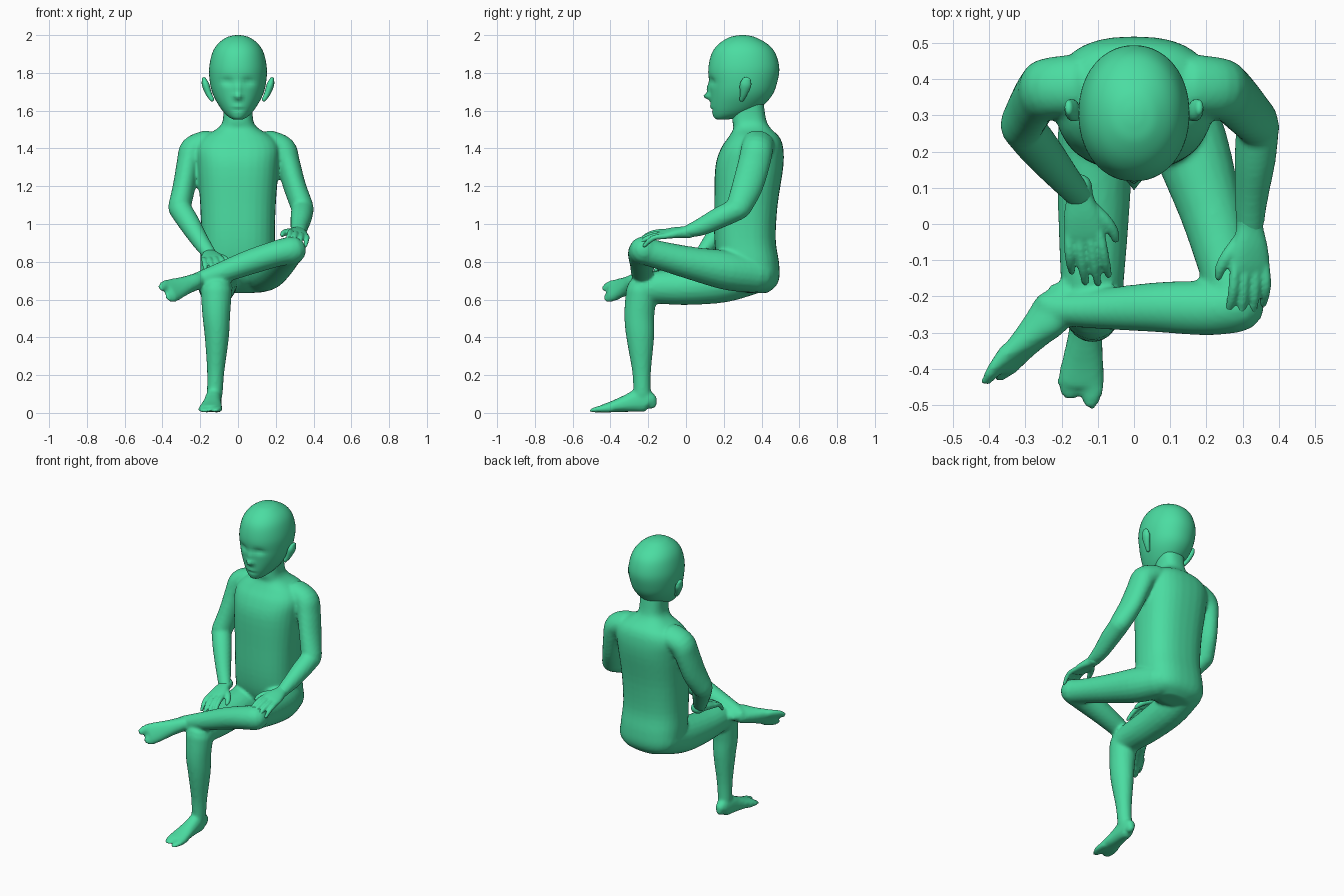
import bpy, bmesh
from math import sin, cos, pi, exp, copysign
from mathutils import Vector, Matrix

X = Vector((1, 0, 0))
Z = Vector((0, 0, 1))


def spline(pts, sub):
    """Catmull-Rom through rings given as (x, y, z, half width, half depth)."""
    pts = [tuple(p) if len(p) == 5 else (*p, p[3]) for p in pts]
    q = [pts[0]] + pts + [pts[-1]]
    out = []
    for i in range(1, len(q) - 2):
        for k in range(sub):
            t = k / sub
            out.append([0.5 * (2 * b + (c - a) * t + (2 * a - 5 * b + 4 * c - d) * t * t
                               + (3 * b - a - 3 * c + d) * t ** 3)
                        for a, b, c, d in zip(*q[i - 1:i + 3])])
    return out + [list(pts[-1])]


def loft(name, pts, side=X, axis=None, mat=None, n=20, sub=4, power=2.0, cap=True):
    rings = spline(pts, sub)
    cs = [Vector(r[:3]) for r in rings]
    last = len(rings) - 1
    tans = [(axis or cs[min(i + 1, last)] - cs[max(i - 1, 0)]).normalized() for i in range(last + 1)]
    data = [(c, t, r[3], r[4]) for c, t, r in zip(cs, tans, rings)]
    if cap:  # rounded ends
        for end, sgn in ((0, -1), (last, 1)):
            c, t, a, b = data[end] if end == 0 else data[-1]
            extra = [(c + t * sgn * min(a, b) * sin(w), t, a * cos(w), b * cos(w)) for w in (0.5, 1.0, 1.4)]
            data = extra[::-1] + data if end == 0 else data + extra
    bm = bmesh.new()
    loops = []
    for c, t, a, b in data:
        s = (side - t * side.dot(t)).normalized()
        u = s.cross(t)
        loop = []
        for k in range(n):
            ca, sa = cos(2 * pi * k / n), sin(2 * pi * k / n)
            p = c + s * a * copysign(abs(ca) ** (2 / power), ca) + u * b * copysign(abs(sa) ** (2 / power), sa)
            loop.append(bm.verts.new(mat @ p if mat else p))
        loops.append(loop)
    for l0, l1 in zip(loops, loops[1:]):
        for k in range(n):
            bm.faces.new((l0[k], l0[(k + 1) % n], l1[(k + 1) % n], l1[k]))
    bm.faces.new(loops[0])
    bm.faces.new(loops[-1])
    bmesh.ops.recalc_face_normals(bm, faces=bm.faces)
    me = bpy.data.meshes.new(name)
    bm.to_mesh(me)
    bm.free()
    me.shade_smooth()
    ob = bpy.data.objects.new(name, me)
    bpy.context.collection.objects.link(ob)
    me.materials.append(skin)
    return ob


def fuse(name, parts, voxel, smooth):
    bpy.ops.object.select_all(action='DESELECT')
    for p in parts:
        p.select_set(True)
    bpy.context.view_layer.objects.active = parts[0]
    bpy.ops.object.join()
    ob = parts[0]
    ob.name = name
    m = ob.modifiers.new("fuse", 'REMESH')
    m.mode, m.voxel_size, m.use_smooth_shade = 'VOXEL', voxel, True
    m = ob.modifiers.new("soften", 'SMOOTH')
    m.factor, m.iterations = 0.5, smooth


def frame(origin, fwd, up, sgn):
    """Local x = inner side, y = forward, z = up."""
    f = Vector(fwd).normalized()
    u = Vector(up)
    u = (u - f * u.dot(f)).normalized()
    m = Matrix((f.cross(u) * sgn, f, u)).transposed().to_4x4()
    m.translation = origin
    return m


def foot(mat):
    sole = [(0, .015, .045, .022, .03), (0, .03, .058, .036, .052), (0, .08, .066, .043, .062),
            (0, .15, .05, .048, .046), (0, .22, .034, .058, .031), (0, .275, .024, .062, .021)]
    return [loft("foot", sole, mat=mat, power=2.3),
            loft("big_toe", [(.033, .23, .024, .028, .022), (.036, .29, .02, .029, .018), (.03, .333, .013, .021, .011)], mat=mat),
            loft("small_toes", [(-.025, .23, .024, .036, .022), (-.027, .28, .019, .038, .016), (-.02, .312, .012, .028, .01)], mat=mat)]


def hand(name, mat):
    parts = [loft("palm", [(0, -.03, 0, .038, .034), (0, 0, 0, .038, .029), (0, .05, .002, .05, .025),
                           (0, .10, 0, .057, .02), (0, .125, -.003, .054, .016)], mat=mat, power=2.3)]
    for x, length in ((.042, .125), (.015, .145), (-.014, .138), (-.042, .105)):
        parts.append(loft("finger", [(x, .10, 0, .015), (x * 1.1, .15, .001, .0145),
                                     (x * 1.15, .12 + length * .6, -.012, .0135),
                                     (x * 1.2, .11 + length, -.038, .010)], mat=mat, n=12))
    parts.append(loft("thumb", [(.025, .03, -.005, .02), (.06, .075, -.01, .019), (.078, .11, -.02, .016),
                                (.082, .135, -.028, .011)], mat=mat, n=12))
    fuse(name, parts, .006, 3)


skin = bpy.data.materials.new("green")
skin.diffuse_color = (.07, .72, .36, 1)

# torso and neck: (z, half width, front y, back y)
torso = [(.635, .09, .32, .43), (.67, .165, .25, .475), (.72, .195, .2, .495), (.8, .2, .165, .492),
         (.92, .195, .15, .475), (1.1, .2, .15, .485), (1.3, .215, .155, .515), (1.4, .22, .185, .515),
         (1.46, .185, .225, .495), (1.505, .11, .25, .45), (1.55, .08, .245, .425), (1.65, .08, .25, .41)]
body = [loft("torso", [(0, (f + b) / 2, z, w, (b - f) / 2) for z, w, f, b in torso],
             axis=Z, n=32, power=2.5, cap=False)]

# arms
body += [
    loft("left_upper_arm", [(.17, .385, 1.43, .065, .085), (.235, .375, 1.39, .075, .085),
                            (.265, .36, 1.32, .064, .085), (.30, .325, 1.2, .06, .082),
                            (.34, .28, 1.09, .06, .068)]),
    loft("left_forearm", [(.342, .275, 1.08, .06), (.335, .18, 1.035, .057), (.325, .08, .985, .047),
                          (.32, -.01, .955, .038, .03)]),
    loft("right_upper_arm", [(-.17, .385, 1.43, .065, .085), (-.235, .375, 1.39, .075, .085),
                             (-.262, .36, 1.32, .063, .085), (-.285, .325, 1.2, .06, .082),
                             (-.31, .275, 1.09, .06, .068)]),
    loft("right_forearm", [(-.31, .27, 1.085, .06), (-.262, .21, 1.01, .057), (-.2, .135, .91, .046),
                           (-.15, .075, .84, .038, .03)])]

# right leg on the floor
body += [
    loft("right_thigh", [(-.1, .37, .735, .1), (-.108, .2, .69, .105), (-.112, 0, .668, .097),
                         (-.115, -.15, .665, .088), (-.115, -.225, .655, .083)]),
    loft("right_shin", [(-.115, -.235, .645, .083), (-.115, -.247, .52, .074, .08), (-.112, -.242, .4, .064, .074),
                        (-.118, -.235, .22, .046, .05), (-.123, -.232, .1, .042, .046)])]
body += foot(frame((-.122, -.165, 0), (-.09, -1, 0), (0, 0, 1), -1))

# left leg crossed over
body += [
    loft("left_thigh", [(.105, .37, .735, .1), (.155, .22, .755, .105), (.212, .04, .79, .088),
                        (.255, -.12, .83, .076), (.28, -.215, .855, .072)]),
    loft("left_shin", [(.285, -.225, .86, .075), (.2, -.232, .842, .076, .07), (.06, -.23, .797, .069, .066),
                       (-.1, -.235, .738, .055), (-.2, -.235, .705, .045), (-.235, -.225, .693, .04)], side=Vector((0, 1, 0)))]
body += foot(frame((-.237, -.148, .672), (-.5, -.85, -.13), (.75, -.4, .45), 1))
fuse("body", body, .01, 4)

# hands
hand("left_hand", frame((.32, -.012, .957), (0, -1, -.1), (.3, 0, 1), 1))
hand("right_hand", frame((-.15, .075, .838), (.12, -1, -.2), (-.1, 0, 1), -1))

# head: (z, half width, front y, back y)
skull = [(1.553, .022, .165, .22), (1.562, .042, .15, .27), (1.585, .07, .14, .34), (1.625, .1, .132, .405),
         (1.68, .13, .128, .455), (1.74, .147, .124, .48), (1.82, .153, .118, .494), (1.9, .138, .135, .475),
         (1.95, .11, .17, .435), (1.985, .066, .222, .375), (1.997, .03, .265, .335), (2.0, .006, .295, .305)]
head = loft("head", [(0, (f + b) / 2, z, w, (b - f) / 2) for z, w, f, b in skull],
            axis=Z, n=56, sub=5, power=2.1, cap=False)
# face relief: (x, z, spread x, spread z, outward)
relief = [(0, 1.675, .018, .016, .034), (0, 1.715, .015, .03, .016), (.055, 1.755, .03, .017, -.016),
          (-.055, 1.755, .03, .017, -.016), (0, 1.605, .03, .007, -.006), (0, 1.62, .025, .008, .006)]
for v in head.data.vertices:
    if v.co.y < .27:
        v.co.y -= sum(d * exp(-((v.co.x - x) / sx) ** 2 - ((v.co.z - z) / sz) ** 2) for x, z, sx, sz, d in relief)

# ears
for sgn, name in ((1, "left_ear"), (-1, "right_ear")):
    loft(name, [(sgn * .138, .295, 1.66, .012, .012), (sgn * .155, .305, 1.69, .016, .02),
                (sgn * .171, .315, 1.735, .02, .031), (sgn * .18, .322, 1.765, .012, .022)], n=14)
